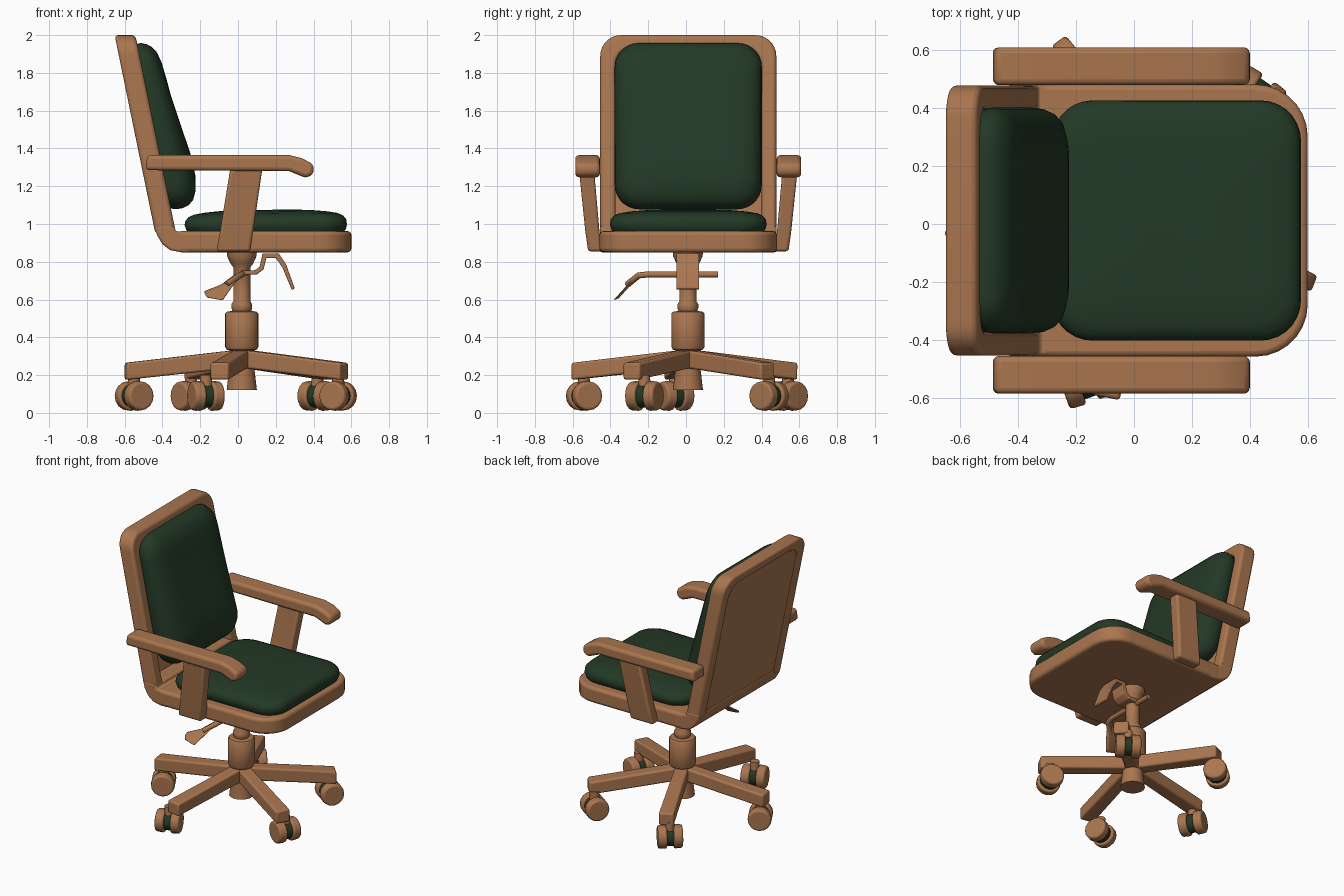
import bpy, bmesh, math
from mathutils import Vector, Matrix

if "Cube" in bpy.data.objects:
    bpy.data.objects.remove(bpy.data.objects["Cube"])


def material(name, rgb):
    m = bpy.data.materials.new(name)
    m.use_nodes = True
    m.diffuse_color = (*rgb, 1)
    m.node_tree.nodes["Principled BSDF"].inputs["Base Color"].default_value = (*rgb, 1)
    return m


WOOD = material("warm brown", (0.40, 0.18, 0.078))
FABRIC = material("dark green", (0.017, 0.041, 0.019))
CY = 0.012                      # sideways middle of the seat
HUB = Vector((0.02, 0.01, 0))   # column axis
parts = []


def finish(name, bm, mat, bevel=0.0, fix=True):
    if fix:
        bmesh.ops.recalc_face_normals(bm, faces=bm.faces)
    mesh = bpy.data.meshes.new(name)
    bm.to_mesh(mesh)
    bm.free()
    mesh.materials.append(mat)
    ob = bpy.data.objects.new(name, mesh)
    bpy.context.collection.objects.link(ob)
    if bevel:
        mod = ob.modifiers.new("Bevel", "BEVEL")
        mod.width, mod.segments = bevel, 3
    parts.append(ob)
    return ob


def loft(name, rings, mat, bevel=0.0):
    """Skin a list of equal-length point rings and cap both ends."""
    bm = bmesh.new()
    vr = [[bm.verts.new(p) for p in ring] for ring in rings]
    n = len(vr[0])
    for a, b in zip(vr, vr[1:]):
        for i in range(n):
            j = (i + 1) % n
            bm.faces.new((a[i], a[j], b[j], b[i]))
    bm.faces.new(vr[0])
    bm.faces.new(vr[-1])
    return finish(name, bm, mat, bevel)


def side_prism(name, pts, y0, y1, mat, bevel=0.0):
    return loft(name, [[(x, y, z) for x, z in pts] for y in (y0, y1)], mat, bevel)


def rounded(hx, hy, radii, n=7):
    """Rounded rectangle; radii run from the ++ corner counter-clockwise."""
    pts = []
    for k, r in enumerate(radii):
        sx, sy = ((1, 1), (-1, 1), (-1, -1), (1, -1))[k]
        for i in range(n + 1):
            a = math.pi / 2 * (k + i / n)
            pts.append((sx * (hx - r) + r * math.cos(a), sy * (hy - r) + r * math.sin(a)))
    return pts


def cylinder(name, p0, p1, r0, r1, mat, bevel=0.0, sides=24):
    p0, p1 = Vector(p0), Vector(p1)
    q = (p1 - p0).to_track_quat("Z", "Y")
    ring = [Vector((math.cos(math.tau * i / sides), math.sin(math.tau * i / sides), 0))
            for i in range(sides)]
    return loft(name, [[p + q @ (v * r) for v in ring] for p, r in ((p0, r0), (p1, r1))], mat, bevel)


def back_point(y, z, d):
    """Point on the leaning back plane, d in front of the frame face."""
    return (-0.33 - 0.205 * (z - 0.96) + d, y + CY, z)


# Seat tray and the bend joining it to the back
tray = rounded(0.46, 0.47, (0.18, 0.02, 0.02, 0.18))
loft("seat_tray", [[(x + 0.14, y + CY, z) for x, y in tray] for z in (0.85, 0.962)], WOOD, 0.02)
side_prism("seat_bend", [(-0.442, 0.99), (-0.428, 0.94), (-0.40, 0.893), (-0.36, 0.862), (-0.30, 0.85),
                         (-0.25, 0.85), (-0.25, 0.96), (-0.33, 0.96), (-0.336, 0.99)],
           CY - 0.468, CY + 0.468, WOOD, 0.012)

# Back frame: an arch of two stiles and a top rail
def arch(w, top, r, n=7):
    right = [(w - r + r * math.cos(math.pi / 2 * i / n), top - r + r * math.sin(math.pi / 2 * i / n))
             for i in range(n + 1)]
    right = [(w, 0.95)] + right
    return right + [(-y, z) for y, z in reversed(right)]

frame = arch(0.466, 2.0, 0.11) + arch(0.385, 1.93, 0.09)[::-1]
loft("back_frame", [[back_point(y, z, d) for y, z in frame] for d in (-0.11, 0)], WOOD, 0.018)

# Back panel, one thin skin facing rearward
bm = bmesh.new()
panel = bm.faces.new([bm.verts.new(back_point(y, z, -0.1)) for y, z in arch(0.43, 1.97, 0.1)])
panel.normal_update()
if panel.normal.x > 0:
    panel.normal_flip()
finish("back_panel", bm, WOOD, fix=False)

# Cushions: rounded outlines shrinking as they rise
def cushion(name, hx, hy, r, layers, place):
    rings = []
    for inset, h in layers:
        rr = max(r - inset * 0.3, 0.04)
        rings.append([place(x, y, h) for x, y in rounded(hx - inset, hy - inset, (rr,) * 4)])
    loft(name, rings, FABRIC)

cushion("seat_cushion", 0.43, 0.415, 0.14,
        [(0.03, 0.94), (0.008, 0.97), (0, 0.995), (0.004, 1.02), (0.02, 1.04), (0.05, 1.054),
         (0.11, 1.064), (0.2, 1.072), (0.3, 1.075)],
        lambda x, y, h: (x + 0.147, y + CY, h + (0.012 * x if h > 1 else 0)))


def back_place(y, t, h):
    swell = 1 + 0.45 * math.exp(-((t + 0.24) / 0.28) ** 2)
    return back_point(y, t + 1.518, h * swell if h > 0 else h)

cushion("back_cushion", 0.39, 0.44, 0.13,
        [(0.03, -0.04), (0.006, -0.01), (0, 0.02), (0.006, 0.05), (0.022, 0.075), (0.05, 0.095),
         (0.1, 0.108), (0.18, 0.114), (0.29, 0.116)], back_place)

# Armrests and their slanted posts
for side, s in (("left", 1), ("right", -1)):
    side_prism(side + "_armrest", [(-0.49, 1.285), (-0.48, 1.365), (0.27, 1.365), (0.34, 1.348), (0.40, 1.315),
                                   (0.40, 1.265), (0.36, 1.243), (0.27, 1.28)],
               CY + s * 0.468, CY + s * 0.598, WOOD, 0.02)
    foot = [(x, CY + s * y, 0.855) for x, y in ((-0.115, 0.455), (0.065, 0.455), (0.065, 0.53), (-0.115, 0.53))]
    low = [(x + 0.01, CY + s * y, 0.96) for x, y in ((-0.105, 0.47), (0.07, 0.47), (0.07, 0.545), (-0.105, 0.545))]
    head = [(x, CY + s * y, 1.3) for x, y in ((-0.04, 0.5), (0.13, 0.5), (0.13, 0.58), (-0.04, 0.58))]
    loft(side + "_arm_post", [foot, low, head], WOOD, 0.014)

# Column, turned from a profile
profile = [(0.08, 0.12), (0.066, 0.24), (0.066, 0.33), (0.08, 0.335), (0.088, 0.35), (0.088, 0.525),
           (0.08, 0.535), (0.05, 0.54), (0.055, 0.555), (0.055, 0.575), (0.045, 0.59), (0.045, 0.77),
           (0.06, 0.79), (0.078, 0.83), (0.08, 0.856)]
turn = [Vector((math.cos(math.tau * i / 28), math.sin(math.tau * i / 28), 0)) for i in range(28)]
loft("column", [[HUB + v * r + Vector((0, 0, z)) for v in turn] for r, z in profile], WOOD)


# Height lever: round bar across the column, bent down to a paddle
def rod(name, pts, r):
    curve = bpy.data.curves.new(name, "CURVE")
    curve.dimensions = "3D"
    curve.bevel_depth, curve.bevel_resolution, curve.use_fill_caps = r, 3, True
    sp = curve.splines.new("POLY")
    sp.points.add(len(pts) - 1)
    for p, c in zip(sp.points, pts):
        p.co = (*c, 1)
    curve.materials.append(WOOD)
    ob = bpy.data.objects.new(name, curve)
    bpy.context.collection.objects.link(ob)

rod("height_lever", [(0.02, 0.17, 0.733), (0.02, -0.2, 0.733), (0.01, -0.25, 0.728), (-0.06, -0.31, 0.68)], 0.017)
paddle = [(-0.01, 0.735), (-0.09, 0.675), (-0.18, 0.64), (-0.165, 0.615), (-0.08, 0.6), (-0.01, 0.7)]
loft("lever_paddle", [[(x, -0.25 - (0.735 - z) * 0.9 + o, z + o * 0.4) for x, z in paddle]
                      for o in (-0.015, 0.015)], WOOD, 0.006)

# Tilt lever: wide curved strip
strip = [(0.02, 0.73), (0.10, 0.733), (0.135, 0.76), (0.15, 0.82), (0.20, 0.82), (0.235, 0.77), (0.285, 0.65)]
over = [(0.30, 0.66), (0.255, 0.785), (0.215, 0.845), (0.13, 0.845), (0.115, 0.775), (0.09, 0.755), (0.02, 0.755)]
side_prism("tilt_lever", strip + over, -0.05, 0.07, WOOD, 0.005)

# Five legs
for k in range(5):
    turn_k = Matrix.Rotation(math.radians(-101 + 72 * k), 4, "Z")
    rings = []
    for r, w, lo, hi in ((0.0, 0.045, 0.24, 0.335), (0.1, 0.045, 0.23, 0.325), (0.62, 0.05, 0.175, 0.265)):
        rings.append([HUB + turn_k @ Vector((r, y, z)) for y, z in ((-w, lo), (w, lo), (w, hi), (-w, hi))])
    loft("leg_%d" % (k + 1), rings, WOOD, 0.012)

# Twin-wheel casters, each swivelled its own way
casters = ((-0.17, -0.54, 20), (0.53, -0.22, 65), (0.42, 0.44, -35), (-0.25, 0.54, 40), (-0.55, -0.06, 120))
for k, (x, y, swivel) in enumerate(casters):
    c = Vector((x, y, 0.09))
    a = math.radians(swivel)
    axis = Vector((math.cos(a), math.sin(a), 0))
    for side, s in (("outer", 1), ("inner", -1)):
        cylinder("caster_%d_%s_wheel" % (k + 1, side), c + axis * s * 0.022, c + axis * s * 0.082,
                 0.08, 0.076, WOOD, 0.012, 16)
    cylinder("caster_%d_core" % (k + 1), c - axis * 0.03, c + axis * 0.03, 0.062, 0.062, FABRIC, 0, 16)
    cylinder("caster_%d_stem" % (k + 1), c + Vector((0, 0, 0.03)), c + Vector((0, 0, 0.11)), 0.035, 0.03, WOOD, 0, 14)

# Smooth shading with sharp edges kept
bpy.ops.object.select_all(action="DESELECT")
for ob in parts:
    ob.select_set(True)
bpy.context.view_layer.objects.active = parts[0]
bpy.ops.object.shade_smooth_by_angle(angle=math.radians(40))
